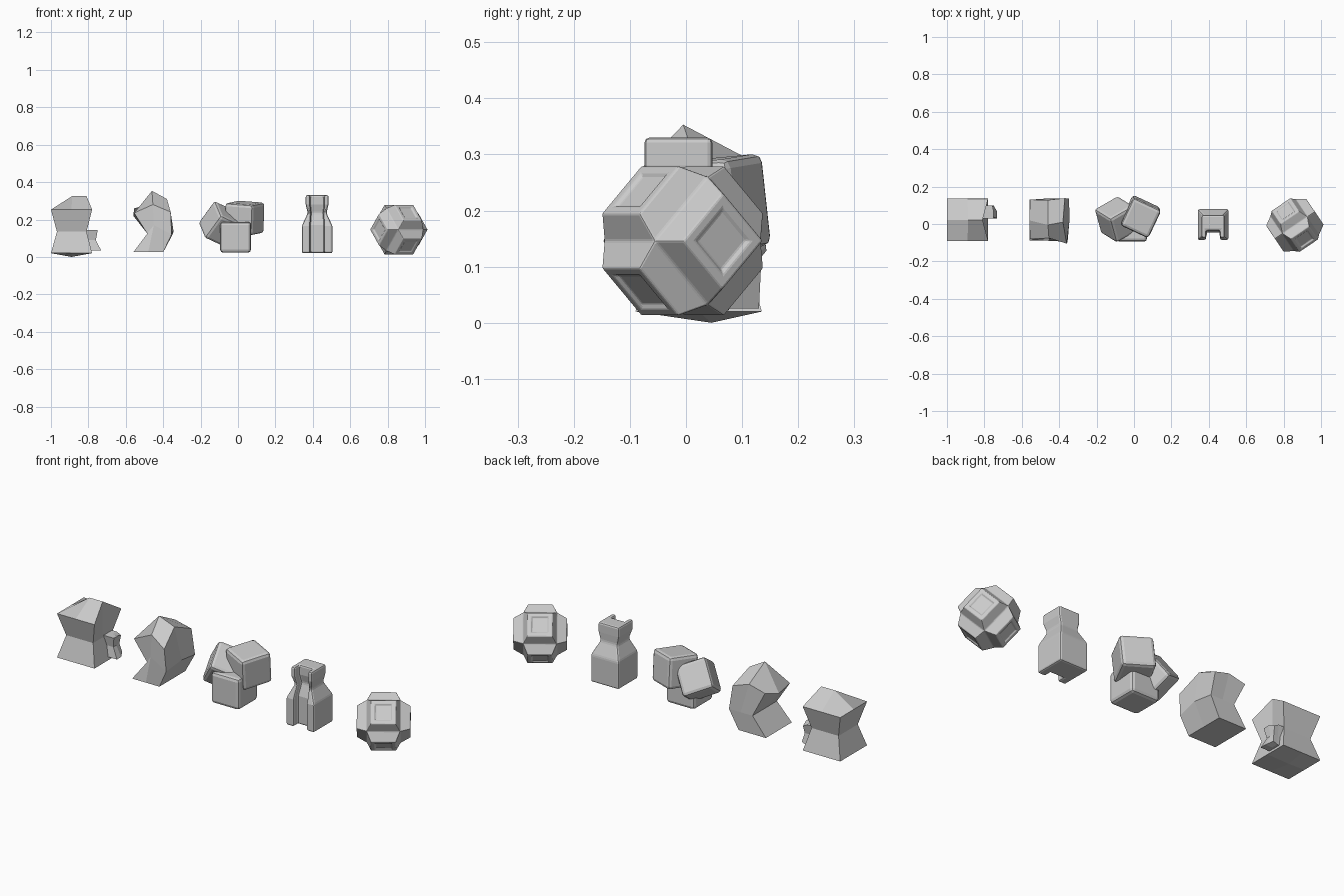
import bpy, bmesh
from math import radians
from mathutils import Matrix, Vector, Euler

if "Cube" in bpy.data.objects:
    bpy.data.objects.remove(bpy.data.objects["Cube"])


def finish(name, bm):
    bmesh.ops.recalc_face_normals(bm, faces=bm.faces)
    me = bpy.data.meshes.new(name)
    bm.to_mesh(me)
    bm.free()
    ob = bpy.data.objects.new(name, me)
    bpy.context.collection.objects.link(ob)
    return ob


def bevel(ob, width, segments=2):
    m = ob.modifiers.new("Bevel", 'BEVEL')
    m.width, m.segments = width, segments
    m.limit_method, m.angle_limit = 'ANGLE', radians(20)


def sculpted_cube(name, levels, moved):
    """2x2x2 grid cube; each level is (x0, x1, y0, y1, z), moved overrides single points."""
    bm = bmesh.new()
    bmesh.ops.create_cube(bm, size=2)
    bmesh.ops.subdivide_edges(bm, edges=bm.edges[:], cuts=1, use_grid_fill=True)
    for v in bm.verts:
        i, j, k = (round(c) for c in v.co)
        x0, x1, y0, y1, z = levels[k + 1]
        v.co = ((x0 + x1) / 2 + i * (x1 - x0) / 2, (y0 + y1) / 2 + j * (y1 - y0) / 2, z)
        if (i, j, k) in moved:
            v.co = moved[i, j, k]
    return finish(name, bm)


def loft(name, rings):
    """Closed stack of rectangles (x0, x1, y0, y1, z)."""
    bm = bmesh.new()
    loops = [[bm.verts.new(p) for p in ((a, c, z), (b, c, z), (b, d, z), (a, d, z))]
             for a, b, c, d, z in rings]
    for lo, hi in zip(loops, loops[1:]):
        for n in range(4):
            bm.faces.new((lo[n], lo[n - 1], hi[n - 1], hi[n]))
    bm.faces.new(loops[0])
    bm.faces.new(loops[-1])
    return finish(name, bm)


# Waisted block with a raised ridge on top
sculpted_cube("waisted_block", [
    (-1, -.78, -.09, .135, .02), (-.968, -.81, -.058, .103, .135), (-1, -.78, -.09, .135, .253)],
    {(0, 0, -1): (-.89, .045, 0), (0, 0, 1): (-.887, .022, .325), (1, 0, 1): (-.81, .022, .325)})

# Small side stub on the block
sculpted_cube("side_stub", [
    (-.81, -.732, .03, .1, .035), (-.81, -.76, .04, .09, .09), (-.81, -.75, .03, .1, .143)],
    {(1, 1, -1): (-.75, .1, .045), (1, 1, 1): (-.757, .1, .13)})

# Sculpted boulder with a dent in its left side
sculpted_cube("sculpted_boulder", [
    (-.56, -.40, -.088, .13, .025), (-.485, -.347, -.07, .135, .125), (-.55, -.365, -.075, .132, .275)],
    {(0, 0, 1): (-.46, -.005, .353), (1, 0, 1): (-.38, .01, .31), (1, 0, 0): (-.345, .02, .14),
     (1, -1, 1): (-.36, -.105, .24), (-1, -1, 1): (-.555, -.08, .235), (-1, 0, 1): (-.56, .02, .22),
     (-1, 1, 1): (-.555, .13, .26), (1, 1, 1): (-.37, .138, .255), (0, -1, 1): (-.455, -.075, .28),
     (0, -1, 0): (-.45, -.09, .17), (0, 1, 1): (-.46, .128, .283), (1, -1, 0): (-.355, -.095, .12)})

# Cluster of three rounded cubes
for name, loc, rot, size in (
        ("cube_front", (-.013, -.012, .105), (0, 0, 0), .165),
        ("cube_right", (.035, .04, .208), (5, 4, -25), .165),
        ("cube_left", (-.09, .025, .172), (35, 22, 30), .16)):
    bm = bmesh.new()
    bmesh.ops.create_cube(bm, size=size)
    ob = finish(name, bm)
    ob.location, ob.rotation_euler = loc, [radians(a) for a in rot]
    bevel(ob, .017)

# Bottle-shaped pillar with a slot down its front
pillar = loft("slotted_pillar", [
    (.341, .505, -.085, .079, .02), (.341, .505, -.085, .079, .165), (.373, .473, -.06, .045, .235),
    (.362, .484, -.074, .047, .28), (.362, .484, -.074, .047, .33)])
slot = loft("slot_cutter", [(.385, .461, -.2, -.045, 0), (.385, .461, -.2, -.045, .17),
                            (.39, .456, -.2, -.022, .235), (.385, .461, -.2, -.034, .28),
                            (.385, .461, -.2, -.034, .4)])
slot.hide_render = True
slot.hide_set(True)
cut = pillar.modifiers.new("Slot", 'BOOLEAN')
cut.object, cut.operation, cut.solver = slot, 'DIFFERENCE', 'EXACT'
bevel(pillar, .014)

# Six-armed knob: cube with every face drawn out, narrowed and recessed
bm = bmesh.new()
bmesh.ops.create_cube(bm, size=.162)
for f in bm.faces[:]:
    n = f.normal.copy()
    new = bmesh.ops.extrude_discrete_faces(bm, faces=[f])["faces"][0]
    for v in new.verts:
        side = v.co - n * v.co.dot(n)
        v.co = n * .129 + side * .74
    bmesh.ops.inset_individual(bm, faces=[new], thickness=.026, depth=0)
    bmesh.ops.inset_individual(bm, faces=[new], thickness=.006, depth=-.006)
bmesh.ops.remove_doubles(bm, verts=bm.verts, dist=.0001)
knob = finish("six_armed_knob", bm)
knob.matrix_world = (Matrix.Translation((.86, -.006, .146)) @ Matrix.Rotation(radians(34), 4, 'Z')
                     @ Matrix.Rotation(radians(45), 4, 'X'))
bevel(knob, .012)
